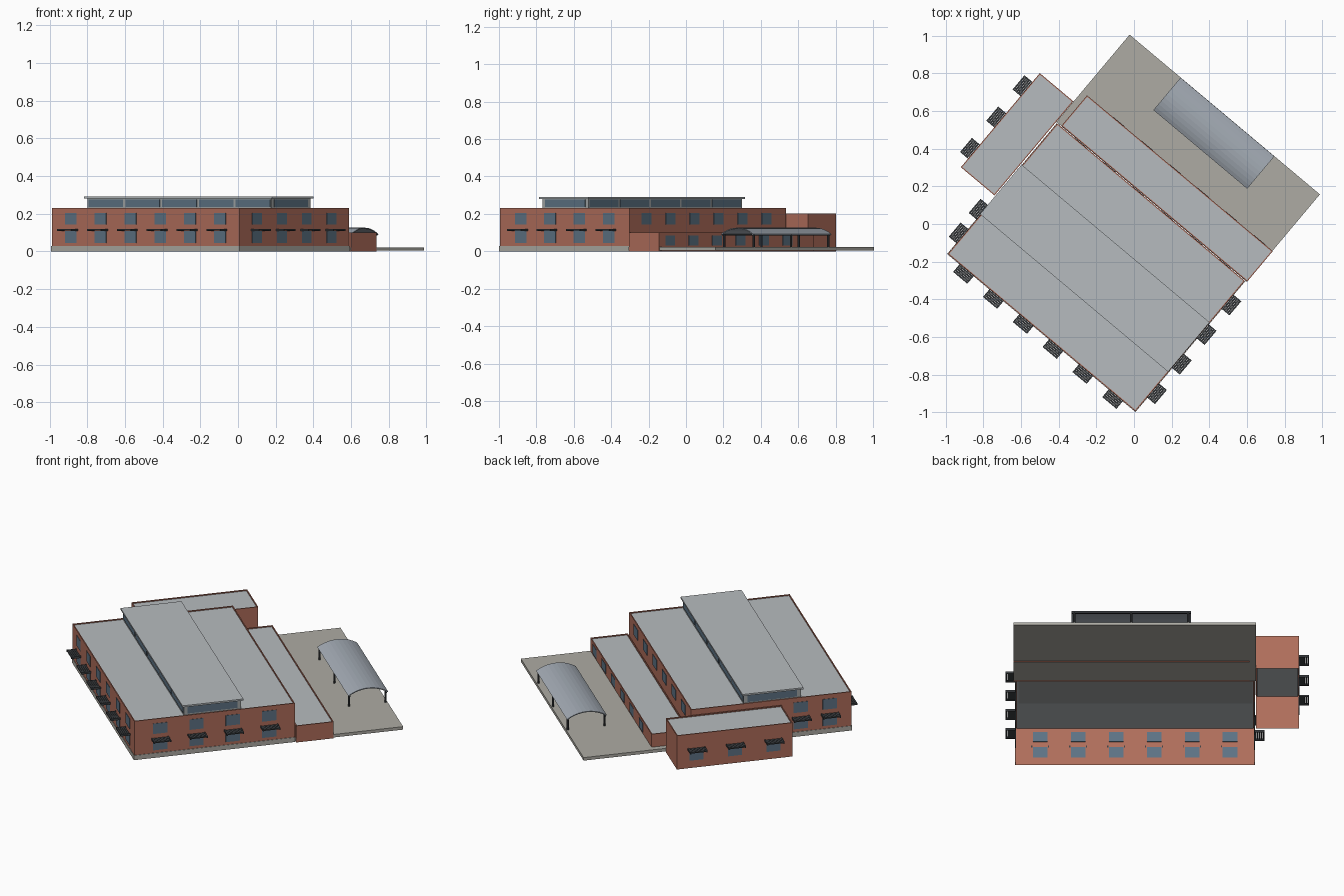
import bpy, bmesh, math

if "Cube" in bpy.data.objects:
    bpy.data.objects.remove(bpy.data.objects["Cube"])

ANGLE = math.radians(-40)      # the whole building is turned on its site


def material(name, rgb):
    m = bpy.data.materials.new(name)
    m.diffuse_color = (*rgb, 1)
    m.use_nodes = True
    m.node_tree.nodes["Principled BSDF"].inputs["Base Color"].default_value = m.diffuse_color
    return m


brick = material("brick", (0.43, 0.155, 0.105))
roof = material("roof_grey", (0.47, 0.50, 0.52))
stone = material("stone", (0.42, 0.41, 0.37))
frame = material("frame_grey", (0.36, 0.38, 0.38))
glass = material("glass", (0.11, 0.17, 0.23))
dark = material("dark_metal", (0.045, 0.05, 0.055))
sheet = material("canopy_sheet", (0.36, 0.40, 0.45))


def finish(name, bm, *mats):
    bmesh.ops.recalc_face_normals(bm, faces=bm.faces)
    me = bpy.data.meshes.new(name)
    bm.to_mesh(me)
    bm.free()
    for m in mats:
        me.materials.append(m)
    ob = bpy.data.objects.new(name, me)
    ob.rotation_euler.z = ANGLE
    bpy.context.collection.objects.link(ob)
    return ob


def add_box(bm, x0, x1, y0, y1, z0, z1):
    verts = bmesh.ops.create_cube(bm, size=1)["verts"]
    for v in verts:
        v.co.x = x1 if v.co.x > 0 else x0
        v.co.y = y1 if v.co.y > 0 else y0
        v.co.z = z1 if v.co.z > 0 else z0


def boxes(name, mat, *items):
    bm = bmesh.new()
    for b in items:
        add_box(bm, *b)
    return finish(name, bm, mat)


def block(name, x0, x1, y0, y1, h):
    """Brick shell, open below, with a parapet around a sunken flat roof."""
    bm = bmesh.new()
    add_box(bm, x0, x1, y0, y1, 0, h)
    bm.normal_update()
    top = next(f for f in bm.faces if f.normal.z > 0.9)
    low = next(f for f in bm.faces if f.normal.z < -0.9)
    bmesh.ops.delete(bm, geom=[low], context='FACES_ONLY')
    bmesh.ops.inset_region(bm, faces=[top], thickness=0.008)
    bm.normal_update()
    lifted = bmesh.ops.extrude_face_region(bm, geom=[top])["geom"]
    face = next(g for g in lifted if isinstance(g, bmesh.types.BMFace))
    for v in face.verts:
        v.co.z -= 0.006
    face.material_index = 1
    if top.is_valid:
        bmesh.ops.delete(bm, geom=[top], context='FACES_ONLY')
    return finish(name, bm, brick, roof)


def on_wall(axis, plane, side, c, w, z0, z1, d0, d1):
    """Box on a wall: centre c and width w along it, depth d0..d1 outward."""
    p, q = sorted((plane + side * d0, plane + side * d1))
    if axis == 'y':
        return (c - w / 2, c + w / 2, p, q, z0, z1)
    return (p, q, c - w / 2, c + w / 2, z0, z1)


def windows(name, wall, centres, z0, z1, w=0.08):
    boxes(name, glass, *[on_wall(*wall, c, w, z0, z1, -0.003, 0.002) for c in centres])


def awnings(name, wall, centres, z=0.114):
    parts = []
    for c in centres:
        for s in (-1, 1):                                   # side arms
            parts.append(on_wall(*wall, c + s * 0.046, 0.006, z - 0.006, z + 0.006, 0, 0.055))
        for i in range(5):                                  # slats
            d = 0.004 + i * 0.0105
            parts.append(on_wall(*wall, c, 0.094, z - 0.002, z + 0.005, d, d + 0.009))
    boxes(name, dark, *parts)


# brick volumes
block("main_hall", -0.655, 0.645, -0.757, 0.147, 0.232)
block("rear_range", -0.63, 0.657, 0.152, 0.363, 0.10)
block("side_wing", -0.898, -0.665, -0.36, 0.292, 0.203)

# stone plinth around the hall, and the rear terrace
X0, X1, Y0, Y1, T = -0.655, 0.645, -0.757, 0.147, 0.003
boxes("plinth", stone,
      (X0 - T, X1 + T, Y0 - T, Y0 - 0.0005, 0, 0.028),
      (X0 - T, X0 - 0.0005, Y0, Y1, 0, 0.028),
      (X1 + 0.0005, X1 + T, Y0, Y1, 0, 0.028))
boxes("terrace", stone, (-0.664, 0.655, 0.15, 0.755, 0.004, 0.022))

# raised roof light along the hall
cx0, cx1, cy0, cy1 = -0.645, 0.63, -0.474, -0.152
boxes("roof_light_walls", frame, (cx0, cx1, cy0, cy1, 0.222, 0.281))
boxes("roof_light_roof", roof, (-0.66, 0.643, -0.485, -0.142, 0.281, 0.291))
step = (cx1 - cx0) / 5
bays = [cx0 + step * (i + 0.5) for i in range(5)]
for name, wall, cs, w in (
        ("roof_light_front_glass", ('y', cy0, -1), bays, step - 0.016),
        ("roof_light_back_glass", ('y', cy1, 1), bays, step - 0.016),
        ("roof_light_right_glass", ('x', cx1, 1), [(cy0 + cy1) / 2], 0.28),
        ("roof_light_left_glass", ('x', cx0, -1), [(cy0 + cy1) / 2], 0.28)):
    windows(name, wall, cs, 0.236, 0.277, w)

# windows and awnings, wall by wall
front, right = ('y', Y0, -1), ('x', X1, 1)
left, back = ('x', X0, -1), ('y', Y1, 1)
wing, rear = ('x', -0.898, -1), ('y', 0.363, 1)
front_c = [-0.523 + 0.2067 * i for i in range(6)]
right_c = [-0.612 + 0.205 * i for i in range(4)]
left_c = [-0.635, -0.47]
wing_c = [-0.252, -0.035, 0.182]
for name, wall, cs in (("front", front, front_c), ("right", right, right_c),
                       ("left", left, left_c)):
    windows(name + "_upper_windows", wall, cs, 0.143, 0.205)
    windows(name + "_lower_windows", wall, cs, 0.045, 0.110)
    awnings(name + "_awnings", wall, cs)
windows("wing_windows", wing, wing_c, 0.045, 0.110)
awnings("wing_awnings", wing, wing_c)
windows("back_upper_windows", back, [-0.494 + 0.2 * i for i in range(6)], 0.143, 0.205)
windows("rear_range_windows", rear, [-0.41 + 0.195 * i for i in range(6)], 0.03, 0.085)

# vaulted canopy: a thin arched sheet on six posts
ax0, ax1, by0, by1, edge, rise, n = -0.31, 0.34, 0.531, 0.753, 0.09, 0.034, 10
half, mid = (by1 - by0) / 2, (by0 + by1) / 2
R = (half ** 2 + rise ** 2) / (2 * rise)
sweep = math.asin(half / R)
bm = bmesh.new()
rows = []
for i in range(n + 1):
    t = sweep * (2 * i / n - 1)
    y, z = mid + R * math.sin(t), edge + rise - R + R * math.cos(t)
    rows.append([bm.verts.new((x, y, z)) for x in (ax0, ax1)])
for p, q in zip(rows, rows[1:]):
    bm.faces.new((p[0], p[1], q[1], q[0]))
canopy = finish("canopy_roof", bm, sheet)
solid = canopy.modifiers.new("thickness", 'SOLIDIFY')
solid.thickness = 0.005
solid.offset = 0

boxes("canopy_beams", dark, *[(ax0, ax1, y - 0.004, y + 0.004, edge - 0.006, edge + 0.003)
                              for y in (by0 + 0.008, by1 - 0.008)])
bm = bmesh.new()
for x in (ax0 + 0.015, (ax0 + ax1) / 2, ax1 - 0.015):
    for y in (by0 + 0.008, by1 - 0.008):
        post = bmesh.ops.create_cone(bm, cap_ends=True, segments=8, radius1=0.006,
                                     radius2=0.006, depth=0.07)["verts"]
        bmesh.ops.translate(bm, verts=post, vec=(x, y, 0.055))
finish("canopy_posts", bm, dark)
